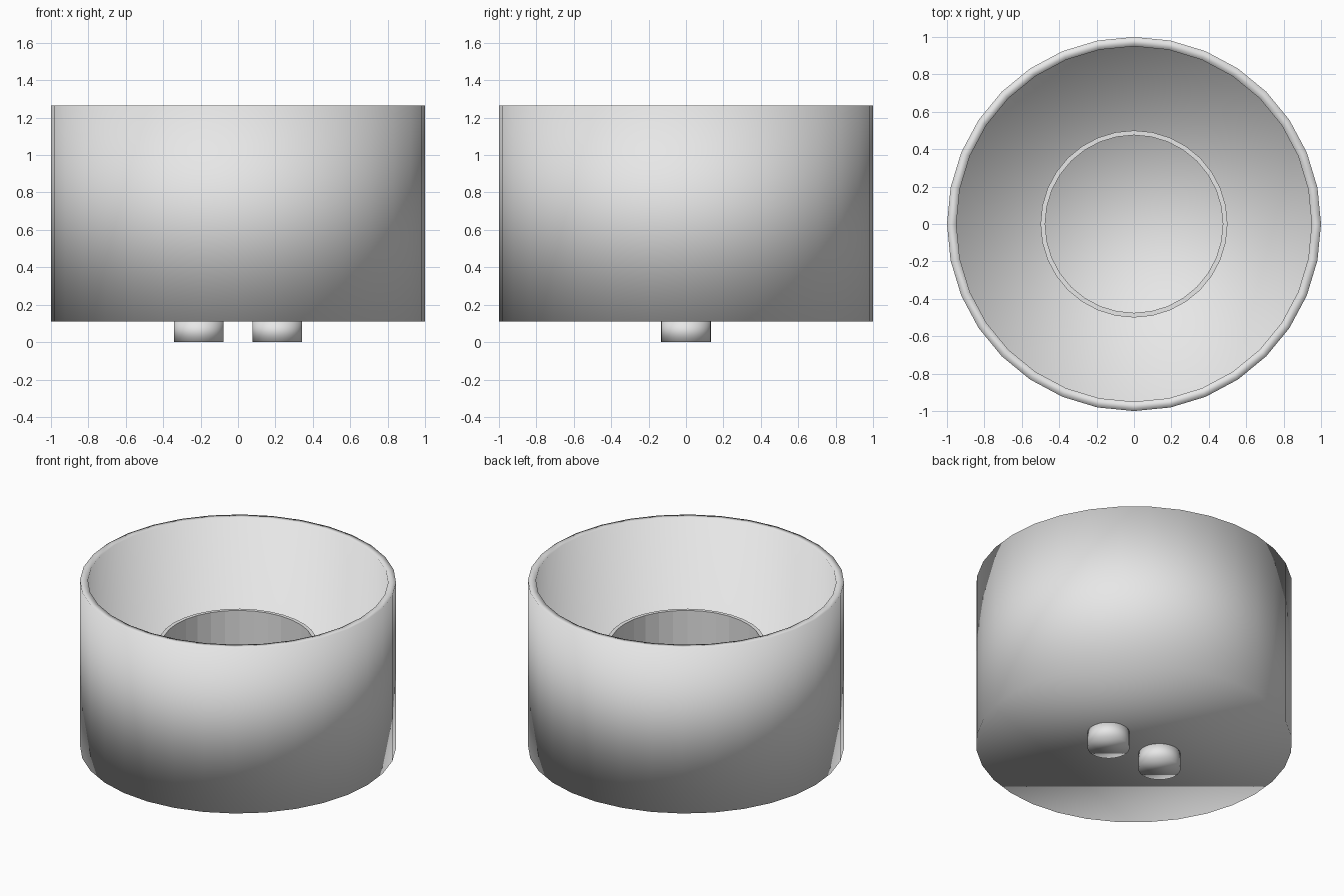
import bpy
import bmesh
from mathutils import Matrix, Vector

SIDES = 32
BASE_Z, RIM_Z, FLOOR_Z = 0.11, 1.265, 0.16

if "Cube" in bpy.data.objects:
    bpy.data.objects.remove(bpy.data.objects["Cube"])

# Single plain grey
grey = bpy.data.materials.new("light_grey")
grey.use_nodes = True
colour = (0.8, 0.8, 0.8, 1.0)
grey.diffuse_color = colour
grey.node_tree.nodes["Principled BSDF"].inputs["Base Color"].default_value = colour


def add_cylinder(bm, radius, low, high):
    """Capped cylinder; returns its top face."""
    bmesh.ops.create_cone(
        bm, cap_ends=True, segments=SIDES, radius1=radius, radius2=radius,
        depth=high - low, matrix=Matrix.Translation((0, 0, (low + high) / 2)))
    bm.faces.ensure_lookup_table()
    return max(bm.faces, key=lambda f: f.calc_center_median().z)


def finish(name, bm, smooth, location=(0, 0, 0)):
    bmesh.ops.recalc_face_normals(bm, faces=bm.faces)
    for face in bm.faces:
        face.smooth = smooth
    mesh = bpy.data.meshes.new(name)
    bm.to_mesh(mesh)
    bm.free()
    mesh.materials.append(grey)
    obj = bpy.data.objects.new(name, mesh)
    obj.location = location
    bpy.context.collection.objects.link(obj)


# Outer cup: solid cylinder hollowed from the top, smooth all over
bm = bmesh.new()
top = add_cylinder(bm, 1.0, BASE_Z, RIM_Z)
bmesh.ops.inset_region(bm, faces=[top], thickness=0.05)
floor = bmesh.ops.extrude_discrete_faces(bm, faces=[top])["faces"][0]
bmesh.ops.translate(bm, verts=floor.verts, vec=Vector((0, 0, FLOOR_Z - RIM_Z)))
finish("cup", bm, True)

# Inner tube: thin flat-shaded wall standing on the cup floor
bm = bmesh.new()
rings = []
for radius, z in ((0.5, FLOOR_Z), (0.5, 0.84), (0.475, 0.84), (0.475, FLOOR_Z)):
    rings.append(bmesh.ops.create_circle(
        bm, segments=SIDES, radius=radius,
        matrix=Matrix.Translation((0, 0, z)))["verts"])
for a, b in zip(rings, rings[1:]):
    for i in range(SIDES):
        j = (i + 1) % SIDES
        bm.faces.new((a[i], a[j], b[j], b[i]))
finish("inner_tube", bm, False)

# Two short round feet under the cup
for side, x in (("left", 0.21), ("right", -0.21)):
    bm = bmesh.new()
    add_cylinder(bm, 0.133, 0.0, 0.12)
    finish(side + "_foot", bm, True, (x, 0, 0))
